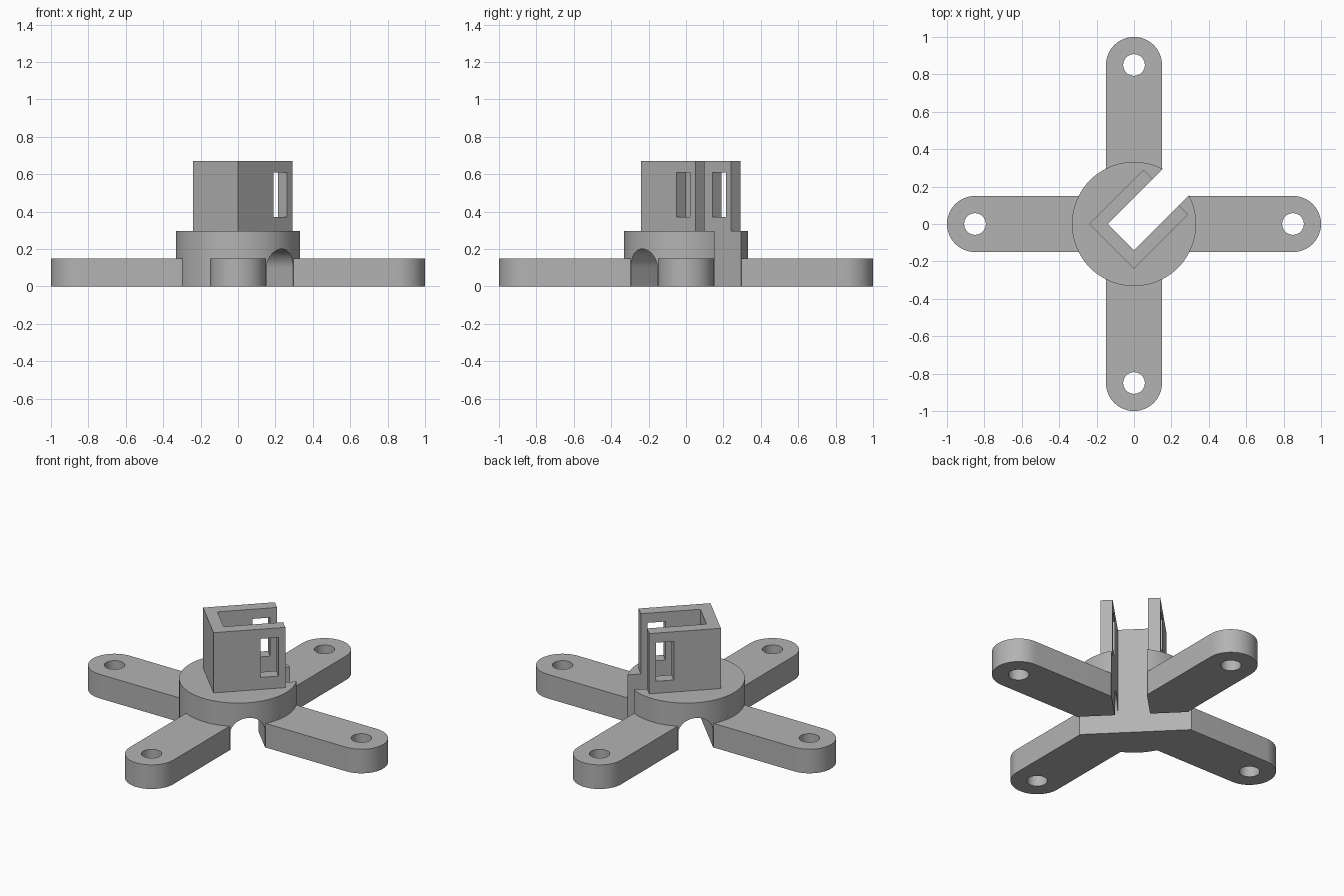
import bpy
import bmesh
from math import pi, cos, sin
from mathutils import Matrix

cube = bpy.data.objects.get("Cube")
if cube:
    bpy.data.objects.remove(cube, do_unlink=True)

grey = bpy.data.materials.new("plain grey")
grey.use_nodes = True
colour = (0.45, 0.45, 0.45, 1)
grey.diffuse_color = colour
grey.node_tree.nodes["Principled BSDF"].inputs["Base Color"].default_value = colour

DIAGONAL = Matrix.Rotation(pi / 4, 4, "Z")   # local x points along the open slot
HUB_TOP, HOUSING_TOP, ARM_TOP = 0.295, 0.67, 0.15
SLOT = 0.1                                   # half width of slot and tunnel


def arc(cx, cy, r, start, end, steps):
    return [(cx + r * cos(start + (end - start) * i / steps),
             cy + r * sin(start + (end - start) * i / steps)) for i in range(steps + 1)]


def prism(name, outline, low, high, matrix=Matrix()):
    """Extrude a flat outline from low to high along local z."""
    bm = bmesh.new()
    face = bm.faces.new([bm.verts.new((x, y, low)) for x, y in outline])
    top = bmesh.ops.extrude_face_region(bm, geom=[face])["geom"]
    verts = [g for g in top if isinstance(g, bmesh.types.BMVert)]
    bmesh.ops.translate(bm, verts=verts, vec=(0, 0, high - low))
    bmesh.ops.recalc_face_normals(bm, faces=bm.faces)
    bm.transform(matrix)
    mesh = bpy.data.meshes.new(name)
    bm.to_mesh(mesh)
    bm.free()
    mesh.materials.append(grey)
    obj = bpy.data.objects.new(name, mesh)
    bpy.context.collection.objects.link(obj)
    return obj


def rectangle(x0, x1, y0, y1):
    return [(x0, y0), (x1, y0), (x1, y1), (x0, y1)]


def circle(x, y, r, steps):
    return arc(x, y, r, 0, 2 * pi, steps)[:-1]


def combine(target, tool, operation):
    """Apply a boolean and discard its tool."""
    tool.hide_render = True
    mod = target.modifiers.new(operation, "BOOLEAN")
    mod.operation, mod.solver, mod.object = operation, "EXACT", tool
    bpy.context.view_layer.objects.active = target
    bpy.ops.object.modifier_apply(modifier=mod.name)
    bpy.data.objects.remove(tool, do_unlink=True)


def slot_cutter(low, high):
    return prism("slot_cutter", rectangle(-SLOT, 0.5, -SLOT, SLOT), low, high, DIAGONAL)


# Round hub joined to two crossed bars with rounded ends
base = prism("hub_and_arms", circle(0, 0, 0.332, 96), 0, HUB_TOP)
bar = arc(0.85, 0, 0.15, -pi / 2, pi / 2, 24) + arc(-0.85, 0, 0.15, pi / 2, 3 * pi / 2, 24)
for i in range(2):
    turn = Matrix.Rotation(i * pi / 2, 4, "Z")
    combine(base, prism("arm_pair", bar, 0, ARM_TOP, turn), "UNION")

# Screw holes near the arm ends
for i in range(4):
    turn = Matrix.Rotation(i * pi / 2, 4, "Z")
    hole = prism("screw_hole", circle(0.85, 0, 0.058, 32), -0.1, 0.3, turn)
    combine(base, hole, "DIFFERENCE")

# Arched tunnel across the hub, then the slot open on one side
arch = [(-SLOT, -0.1)] + [(SLOT, -0.1)] + arc(0, 0.1, SLOT, 0, pi, 24)
across = DIAGONAL @ Matrix.Rotation(pi / 2, 4, "X")
combine(base, prism("tunnel_cutter", arch, -0.5, 0.5, across), "DIFFERENCE")
combine(base, slot_cutter(-0.1, 0.5), "DIFFERENCE")

# Three-walled housing with a window in each side wall
housing = prism("housing", rectangle(-0.17, 0.241, -0.17, 0.17), HUB_TOP, HOUSING_TOP, DIAGONAL)
combine(housing, slot_cutter(0.2, 0.8), "DIFFERENCE")
window = prism("window_cutter", rectangle(0.1, 0.202, -0.3, 0.3), 0.37, 0.61, DIAGONAL)
combine(housing, window, "DIFFERENCE")

# Smooth curved walls while keeping crisp corners
for obj in (base, housing):
    bpy.ops.object.select_all(action="DESELECT")
    obj.select_set(True)
    bpy.context.view_layer.objects.active = obj
    bpy.ops.object.shade_smooth_by_angle(angle=pi / 6)
